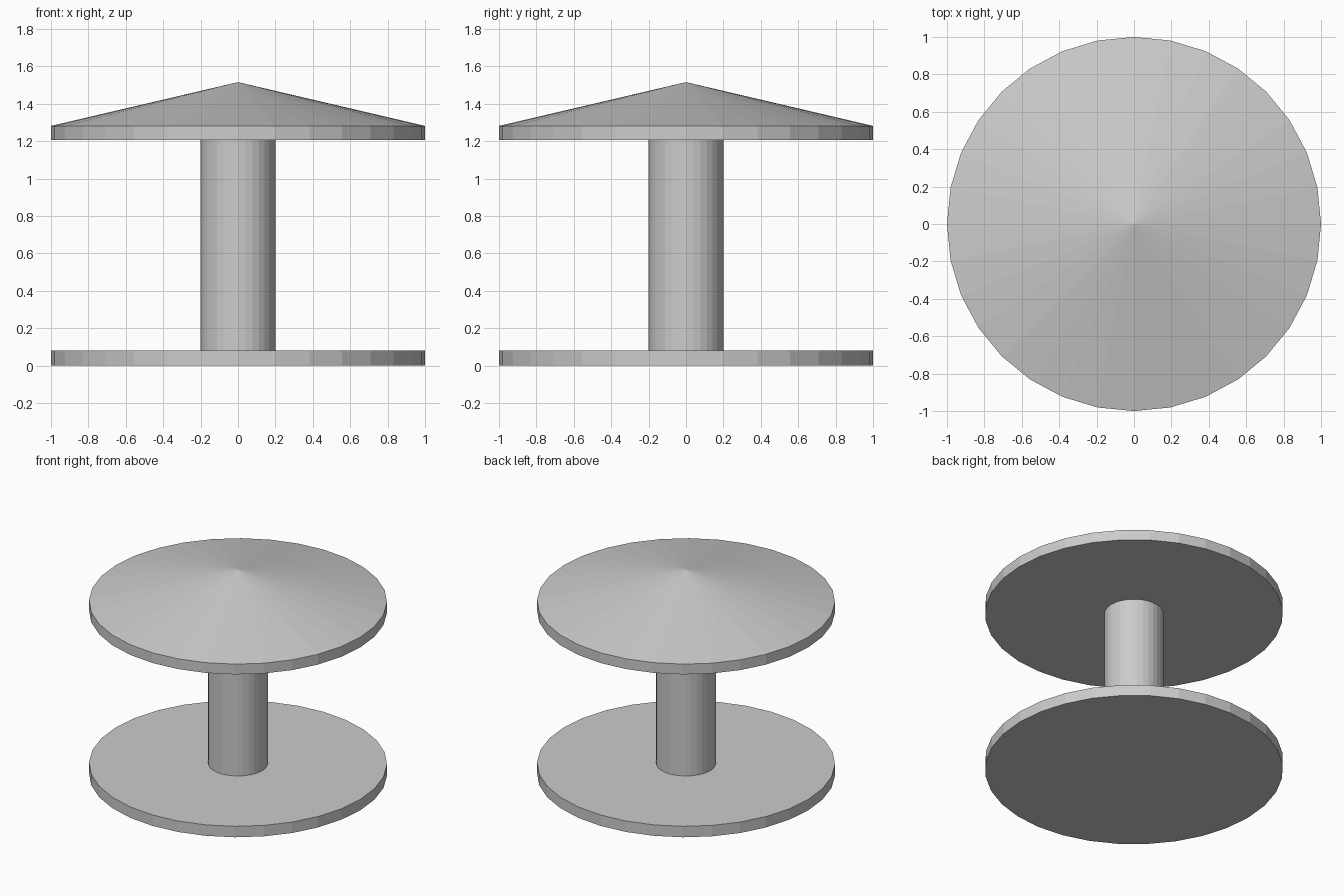
import bpy

if "Cube" in bpy.data.objects:
    bpy.data.objects.remove(bpy.data.objects["Cube"])

SIDES = 32


def disc(name, radius, z0, z1, top_radius=None):
    """Flat-shaded round part standing between two heights."""
    bpy.ops.mesh.primitive_cone_add(
        vertices=SIDES, radius1=radius,
        radius2=radius if top_radius is None else top_radius,
        depth=z1 - z0, location=(0, 0, (z0 + z1) / 2))
    obj = bpy.context.object
    obj.name = name
    return obj


# Round floor plate
disc("base_plate", 1.0, 0.0, 0.081)

# Central column
disc("column", 0.2, 0.081, 1.206)

# Canopy: extrude the rim up, then pull its top face to a point
canopy = disc("canopy", 1.0, 1.206, 1.282)
bpy.ops.object.mode_set(mode='EDIT')
bpy.ops.mesh.select_all(action='DESELECT')
bpy.ops.object.mode_set(mode='OBJECT')
top = max(canopy.data.polygons, key=lambda p: p.center.z)
top.select = True
bpy.ops.object.mode_set(mode='EDIT')
bpy.ops.mesh.select_mode(type='FACE')
bpy.ops.mesh.poke(offset=1.516 - 1.282)
bpy.ops.object.mode_set(mode='OBJECT')
